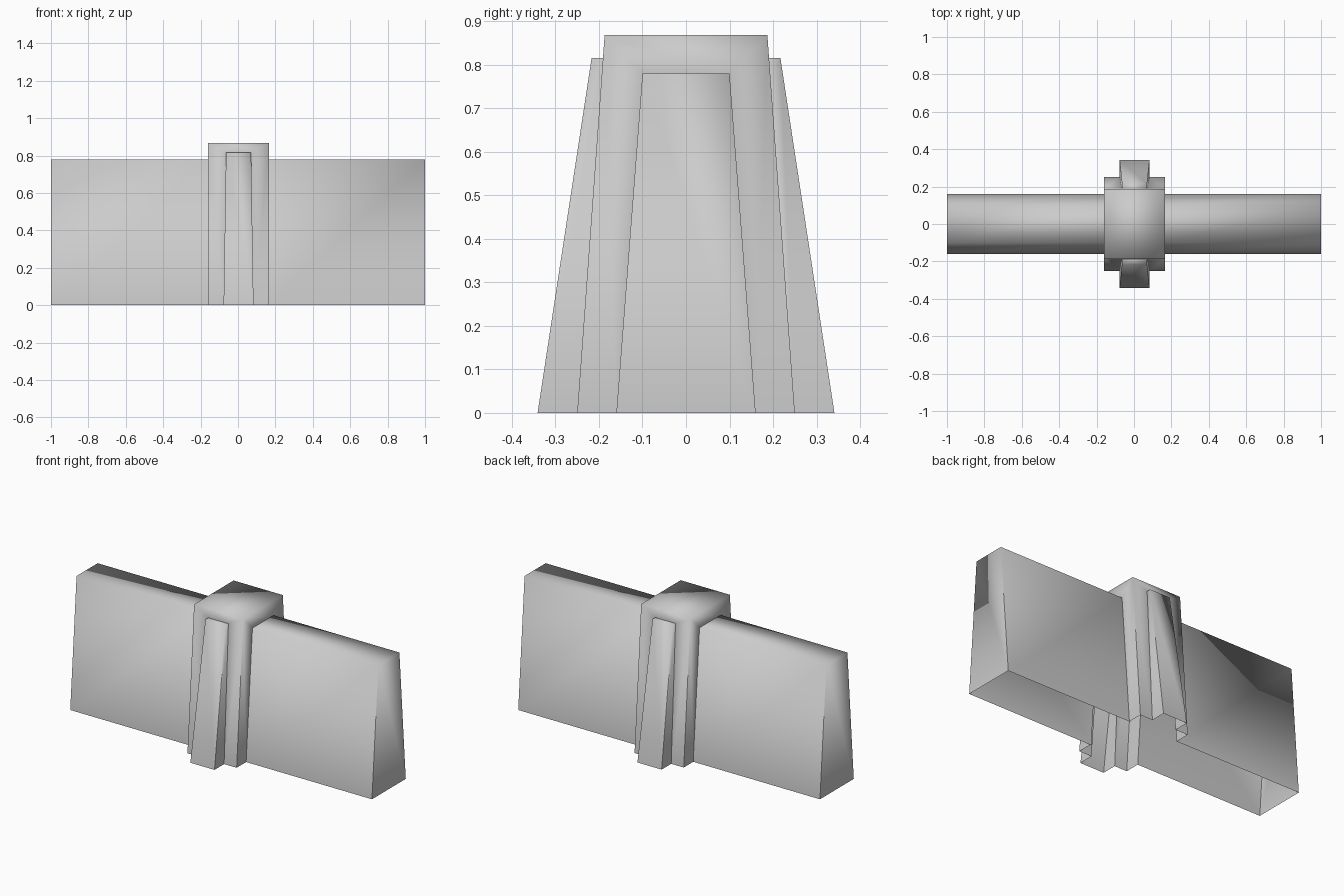
import bpy, bmesh, math
from mathutils import Matrix, Vector

if "Cube" in bpy.data.objects:
    bpy.data.objects.remove(bpy.data.objects["Cube"], do_unlink=True)

stone = bpy.data.materials.new("light_grey_stone")
stone.use_nodes = True
stone.diffuse_color = (0.6, 0.6, 0.6, 1)
stone.node_tree.nodes["Principled BSDF"].inputs["Base Color"].default_value = (0.6, 0.6, 0.6, 1)

PILLAR_TOP, WALL_TOP, BUTTRESS_TOP = 0.868, 0.78, 0.815
HALF_X = 0.163            # pillar half width
BASE_Y, TOP_Y = 0.25, 0.187   # pillar half depth, bottom and top
CENTRE_X = 0.003


def pillar_y(z):
    return BASE_Y + (TOP_Y - BASE_Y) * z / PILLAR_TOP


def profile(base, top, height):
    """Open-bottomed trapezoid as (side, z) pairs."""
    return [(-base, 0), (-top, height), (top, height), (base, 0)]


WALL = profile(0.16, 0.1, WALL_TOP)
BUTTRESS = profile(0.08, 0.067, BUTTRESS_TOP)


def turned(points, quarter):
    """Points given as (outward, side, z), turned about z by quarter turns."""
    turn = Matrix.Rotation(quarter * math.pi / 2, 3, 'Z')
    return [turn @ Vector(p) for p in points]


def finish(name, bm, x=0):
    """Smooth over the top edges, keep the upright corners sharp."""
    bmesh.ops.remove_doubles(bm, verts=bm.verts, dist=0.0005)
    for face in bm.faces:
        face.smooth = True
    for edge in bm.edges:
        a, b = edge.verts
        edge.smooth = abs(a.co.z - b.co.z) < 0.3
    mesh = bpy.data.meshes.new(name)
    bm.to_mesh(mesh)
    bm.free()
    mesh.materials.append(stone)
    obj = bpy.data.objects.new(name, mesh)
    obj.location.x = x
    bpy.context.collection.objects.link(obj)


def arm(name, quarter, inner, outer, x=0):
    """Hollow arm: two flanks, a top and an outer end, open below."""
    bm = bmesh.new()
    i = [bm.verts.new(p) for p in turned(inner, quarter)]
    o = [bm.verts.new(p) for p in turned(outer, quarter)]
    for k in range(3):
        bm.faces.new((i[k], o[k], o[k + 1], i[k + 1]))
    bm.faces.new(reversed(o))
    finish(name, bm, x)


# Wall halves
for name, quarter in (("left_wall", 0), ("right_wall", 2)):
    arm(name, quarter,
        [(HALF_X - 0.003, s, z) for s, z in WALL],
        [(1, s, z) for s, z in WALL])

# Sloping buttresses
for name, quarter in (("back_buttress", 1), ("front_buttress", 3)):
    arm(name, quarter,
        [(pillar_y(z), s, z) for s, z in BUTTRESS],
        [(0.341 - 0.124 * z / BUTTRESS_TOP, s, z) for s, z in BUTTRESS],
        CENTRE_X)

# Pillar: four sides, each notched where an arm joins, and a flat top
bm = bmesh.new()
for quarter in range(4):
    if quarter % 2:
        outline = [(-HALF_X, 0)] + BUTTRESS + [(HALF_X, 0), (HALF_X, PILLAR_TOP), (-HALF_X, PILLAR_TOP)]
        points = [(pillar_y(z), s, z) for s, z in outline]
    else:
        outline = [(-BASE_Y, 0)] + WALL + [(BASE_Y, 0), (TOP_Y, PILLAR_TOP), (-TOP_Y, PILLAR_TOP)]
        points = [(HALF_X, s, z) for s, z in outline]
    bm.faces.new([bm.verts.new(p) for p in turned(points, quarter)])
bm.faces.new([bm.verts.new((sx * HALF_X, sy * TOP_Y, PILLAR_TOP))
              for sx, sy in ((-1, -1), (1, -1), (1, 1), (-1, 1))])
finish("pillar", bm, CENTRE_X)
